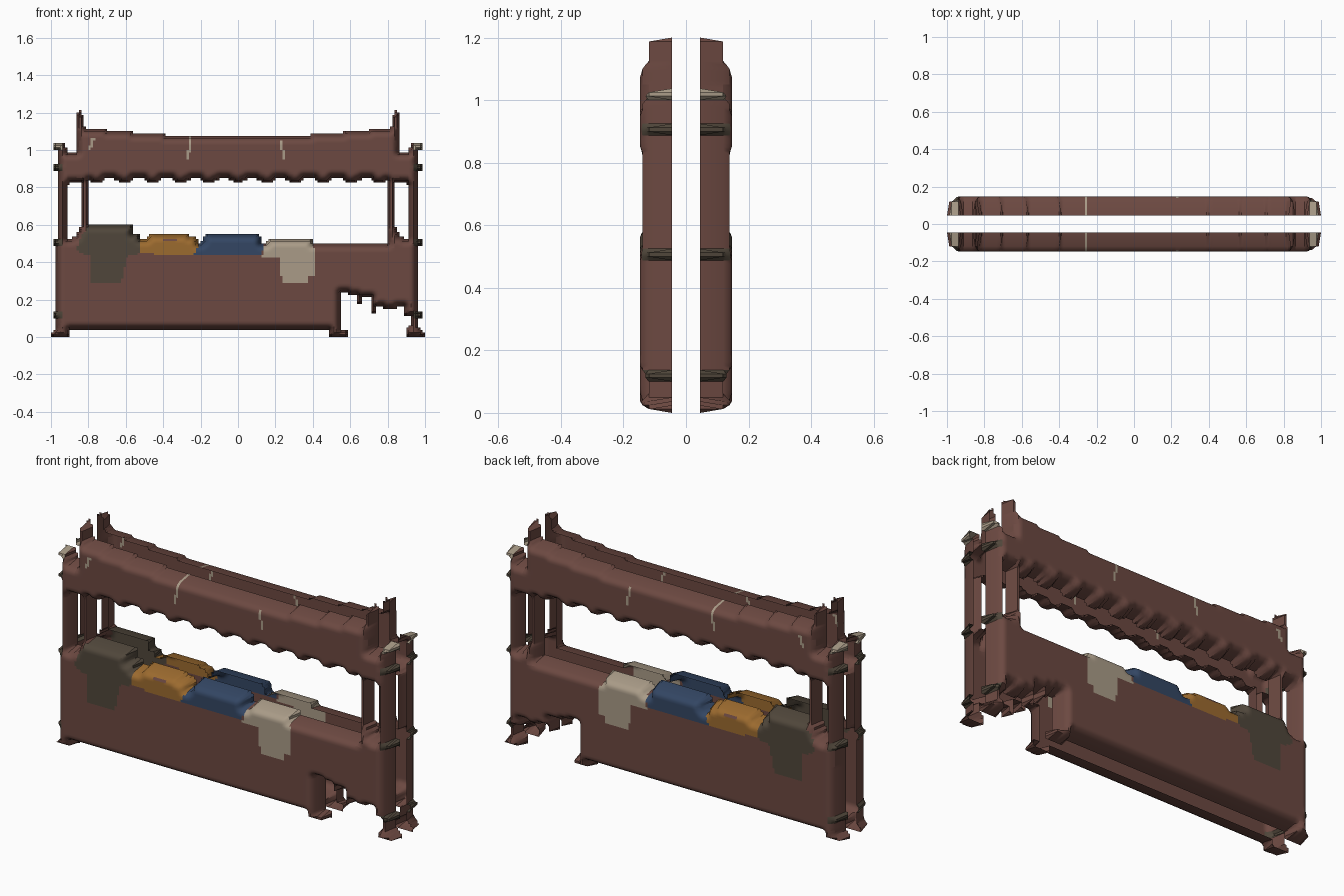
import bpy, bmesh, math

if "Cube" in bpy.data.objects:
    bpy.data.objects.remove(bpy.data.objects["Cube"])

# A market stall made of two thin mirrored relief shells (front and back).
CELL = 0.0125           # relief resolution
NX, NZ = 160, 97        # cells across and up
RIM, DEPTH, ROUND = 0.045, 0.147, 0.04


def material(name, rgb):
    m = bpy.data.materials.new(name)
    m.diffuse_color = (*rgb, 1)
    m.use_nodes = True
    m.node_tree.nodes["Principled BSDF"].inputs["Base Color"].default_value = m.diffuse_color
    return m


BROWN = material("brown wood", (0.150, 0.066, 0.053))
OLIVE = material("dark olive", (0.080, 0.062, 0.043))
OCHRE = material("ochre cloth", (0.330, 0.145, 0.028))
BLUE = material("blue cloth", (0.033, 0.061, 0.125))
CREAM = material("cream cloth", (0.400, 0.330, 0.245))

parts = []              # (name, outline, material), earlier parts win


def part(name, outline, mat=BROWN):
    parts.append((name, outline, mat))


def box(name, x0, x1, z0, z1, mat=BROWN):
    part(name, [(x0, z0), (x1, z0), (x1, z1), (x0, z1)], mat)


# painted bands and pale caps on the outer posts
for s, side in ((-1, "left"), (1, "right")):
    x0, x1 = sorted((s * 0.935, s * 0.99))
    for z, label in ((0.10, "lower"), (0.485, "middle"), (0.885, "upper")):
        box(f"{side}_{label}_band", x0, x1, z, z + 0.035, OLIVE)
    box(f"{side}_post_cap", x0, x1, 1.0, 1.035, CREAM)

# pale tears in the canopy
part("left_tear", [(-.80, 1.0), (-.785, 1.0), (-.765, 1.06), (-.78, 1.06)], CREAM)
part("centre_tear", [(-.275, .95), (-.26, .95), (-.245, 1.08), (-.26, 1.08)], CREAM)
part("right_tear", [(.24, .95), (.25, .95), (.236, 1.05), (.221, 1.05)], CREAM)

# goods lying on the counter
part("blue_cloth", [(-.235, .44), (.12, .44), (.14, .48), (.115, .555),
                    (-.17, .555), (-.21, .49)], BLUE)
part("cream_cloth", [(.13, .43), (.22, .43), (.235, .29), (.37, .29), (.375, .32),
                     (.41, .33), (.405, .53), (.17, .53), (.14, .48)], CREAM)
part("cloth_fold", [(-.40, .507), (-.33, .507), (-.33, .522), (-.40, .522)])
part("ochre_cloth", [(-.525, .445), (-.24, .44), (-.21, .49), (-.22, .535), (-.26, .535),
                     (-.26, .555), (-.48, .555), (-.48, .535), (-.525, .52)], OCHRE)
part("olive_cloth", [(-.865, .46), (-.79, .43), (-.785, .29), (-.625, .29), (-.60, .40),
                     (-.59, .44), (-.525, .445), (-.525, .55), (-.56, .55), (-.56, .60),
                     (-.80, .60), (-.84, .53)], OLIVE)

# canopy with a sagging ridge and a scalloped hem
top = [(x / 50, 1.07 + 0.05 * (x / 41) ** 2) for x in range(41, -42, -2)]
hem = [(x / 100, 0.836 - 0.018 * math.cos(math.tau * x / 15.2)) for x in range(-84, 85, 2)]
part("canopy", [(.86, .85), (.86, 1.0)] + top + [(-.86, 1.0), (-.86, .85)] + hem)

# posts, finials and braces
box("left_inner_post", -.8375, -.80, .48, .86)
box("right_inner_post", .80, .8375, .48, .86)
for s, side in ((-1, "left"), (1, "right")):
    def flip(pts):
        return [(s * x, z) for x, z in pts]
    part(f"{side}_outer_post", flip([(.9125, .40), (.9625, .40), (.9625, .98), (.955, 1.04),
                                     (.925, 1.04), (.9125, .98)]))
    part(f"{side}_inner_finial", flip([(.82, 1.0), (.865, 1.0), (.865, 1.14), (.855, 1.21),
                                       (.836, 1.21), (.82, 1.12)]))
    part(f"{side}_canopy_end", flip([(.84, .83), (.895, .83), (.92, .79), (.93, .79),
                                     (.93, .98), (.84, 1.0)]))
    part(f"{side}_post_brace", flip([(.79, .48), (.93, .48), (.93, .51), (.87, .54),
                                     (.84, .60), (.81, .60)]))
    part(f"{side}_foot", flip([(.895, 0), (1.01, 0), (1.0, .025), (.965, .05),
                               (.94, .08), (.91, .06), (.895, .03)]))

# counter with a broken opening at the lower right
part("counter", [(-.97, .04), (.49, .04), (.49, -.01), (.59, -.01), (.585, .03), (.55, .045),
                 (.55, .235), (.64, .225), (.64, .175), (.66, .175), (.66, .21), (.715, .21),
                 (.715, .125), (.74, .125), (.74, .165), (.80, .15), (.885, .16),
                 (.885, .11), (.925, .11), (.915, .03), (.965, .03), (.965, .50), (.42, .505),
                 (-.97, .505)])


def inside(x, z, poly):
    hit = False
    for (ax, az), (bx, bz) in zip(poly, poly[1:] + poly[:1]):
        if (az > z) != (bz > z) and x < ax + (z - az) * (bx - ax) / (bz - az):
            hit = not hit
    return hit


# assign each relief cell to one part
owner = {}
for index, (_, poly, _) in enumerate(parts):
    xs, zs = [p[0] for p in poly], [p[1] for p in poly]
    for i in range(max(0, int((min(xs) + 1) / CELL) - 1), min(NX, int((max(xs) + 1) / CELL) + 2)):
        for j in range(max(0, int(min(zs) / CELL) - 1), min(NZ, int(max(zs) / CELL) + 2)):
            if (i, j) not in owner and inside(-1 + (i + .5) * CELL, (j + .5) * CELL, poly):
                owner[i, j] = index

# rounded relief depth from the distance to the silhouette
REACH = math.ceil(ROUND / CELL)
NEAR = sorted((math.hypot(max(a, -a - 1, 0), max(b, -b - 1, 0)) * CELL, a, b)
              for a in range(-REACH - 1, REACH + 1) for b in range(-REACH - 1, REACH + 1))
depths = {}


def depth(i, j):
    if (i, j) not in depths:
        d = next((d for d, a, b in NEAR if (i + a, j + b) not in owner), ROUND)
        t = 1 - min(d / ROUND, 1)
        depths[i, j] = RIM + (DEPTH - RIM) * math.sqrt(1 - t * t)
    return depths[i, j]


# build every part as a relief and mirror it to the back
for index, (name, _, mat) in enumerate(parts):
    cells = [c for c, o in owner.items() if o == index]
    if not cells:
        continue
    bm = bmesh.new()
    verts = {}

    def vert(i, j):
        if (i, j) not in verts:
            verts[i, j] = bm.verts.new((-1 + i * CELL, -depth(i, j), j * CELL))
        return verts[i, j]

    for i, j in cells:
        bm.faces.new((vert(i, j), vert(i + 1, j), vert(i + 1, j + 1), vert(i, j + 1)))
    mesh = bpy.data.meshes.new(name)
    bm.to_mesh(mesh)
    bm.free()
    mesh.materials.append(mat)
    ob = bpy.data.objects.new(name, mesh)
    bpy.context.collection.objects.link(ob)
    ob.select_set(True)
    bpy.context.view_layer.objects.active = ob
    bpy.ops.object.shade_smooth_by_angle(angle=math.radians(40))
    ob.select_set(False)
    mirror = ob.modifiers.new("back_copy", 'MIRROR')
    mirror.use_axis = (False, True, False)
    mirror.use_mirror_merge = False
